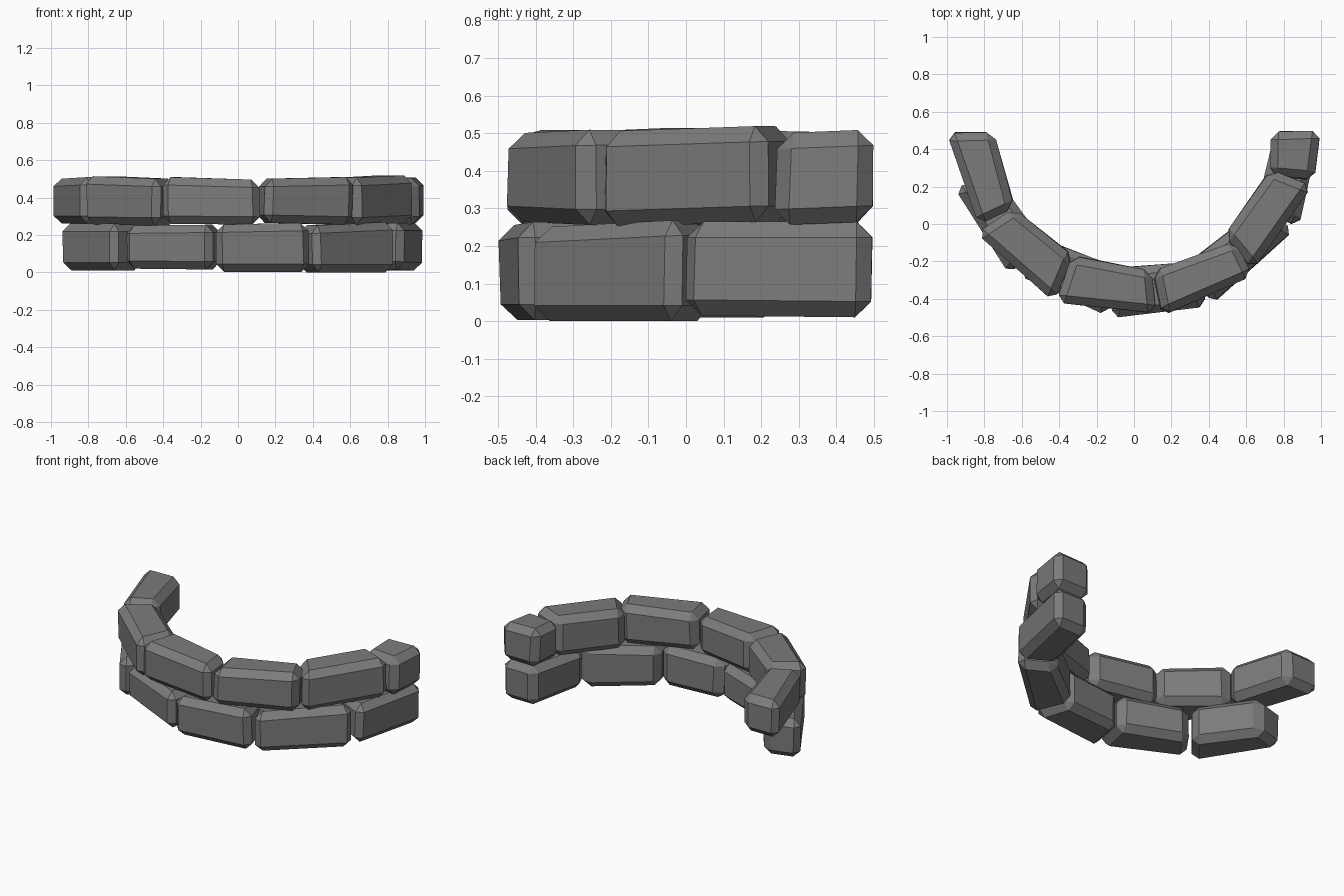
import bpy, bmesh, random

if "Cube" in bpy.data.objects:
    bpy.data.objects.remove(bpy.data.objects["Cube"])

random.seed(4)

stone = bpy.data.materials.new("grey_stone")
stone.diffuse_color = (0.2, 0.2, 0.2, 1)
stone.use_nodes = True
stone.node_tree.nodes["Principled BSDF"].inputs["Base Color"].default_value = stone.diffuse_color


def block(name, plan, z0, z1, chamfer=0.042):
    """Chamfered, slightly uneven stone. plan = inner start, inner end, outer end, outer start.
    z0, z1 = (start, end) heights of the underside and the top."""
    bm = bmesh.new()
    j = lambda a: random.uniform(-a, a)
    rings = []
    for z in (z0, z1):
        hs = (z[0], z[1], z[1], z[0])
        rings.append([bm.verts.new((x + j(.006), y + j(.006), h))
                      for (x, y), h in zip(plan, hs)])
    lo, hi = rings
    bm.faces.new(lo)
    bm.faces.new(hi[::-1])
    for i in range(4):
        k = (i + 1) % 4
        bm.faces.new((lo[k], lo[i], hi[i], hi[k]))
    bmesh.ops.recalc_face_normals(bm, faces=bm.faces)
    bmesh.ops.bevel(bm, geom=bm.edges[:], offset=chamfer, segments=1,
                    profile=0.5, affect='EDGES')
    bmesh.ops.recalc_face_normals(bm, faces=bm.faces)
    me = bpy.data.meshes.new(name)
    bm.to_mesh(me)
    bm.free()
    me.materials.append(stone)
    bpy.context.collection.objects.link(bpy.data.objects.new(name, me))


# lower course, left to right
lower = [
    ([(-.74, .26), (-.50, -.07), (-.66, -.27), (-.96, .19)], (.01, .01), (.26, .26)),
    ([(-.49, -.08), (-.09, -.23), (-.14, -.49), (-.62, -.27)], (.02, .015), (.25, .255)),
    ([(-.08, -.235), (.32, -.20), (.39, -.44), (-.13, -.50)], (.003, .003), (.255, .265)),
    ([(.32, -.185), (.66, .08), (.86, -.03), (.41, -.43)], (.0, .0), (.25, .27)),
    ([(.66, .10), (.76, .495), (.99, .49), (.88, -.02)], (.015, .01), (.265, .265)),
]
# upper course, left to right
upper = [
    ([(-.745, .495), (-.64, .09), (-.83, -.01), (-1.0, .49)], (.26, .26), (.50, .51)),
    ([(-.64, .09), (-.32, -.17), (-.43, -.41), (-.84, -.05)], (.255, .25), (.515, .50)),
    ([(-.33, -.17), (.10, -.25), (.12, -.48), (-.42, -.42)], (.26, .255), (.51, .495)),
    ([(.10, -.25), (.54, -.09), (.63, -.28), (.15, -.49)], (.265, .255), (.50, .51)),
    ([(.48, -.06), (.73, .29), (.95, .20), (.64, -.25)], (.25, .265), (.505, .52)),
    ([(.72, .26), (.735, .495), (.995, .50), (.96, .235)], (.255, .265), (.50, .51)),
]
for row, blocks in (("lower", lower), ("upper", upper)):
    for i, (plan, z0, z1) in enumerate(blocks):
        block(f"{row}_stone_{i + 1}", plan, z0, z1)
